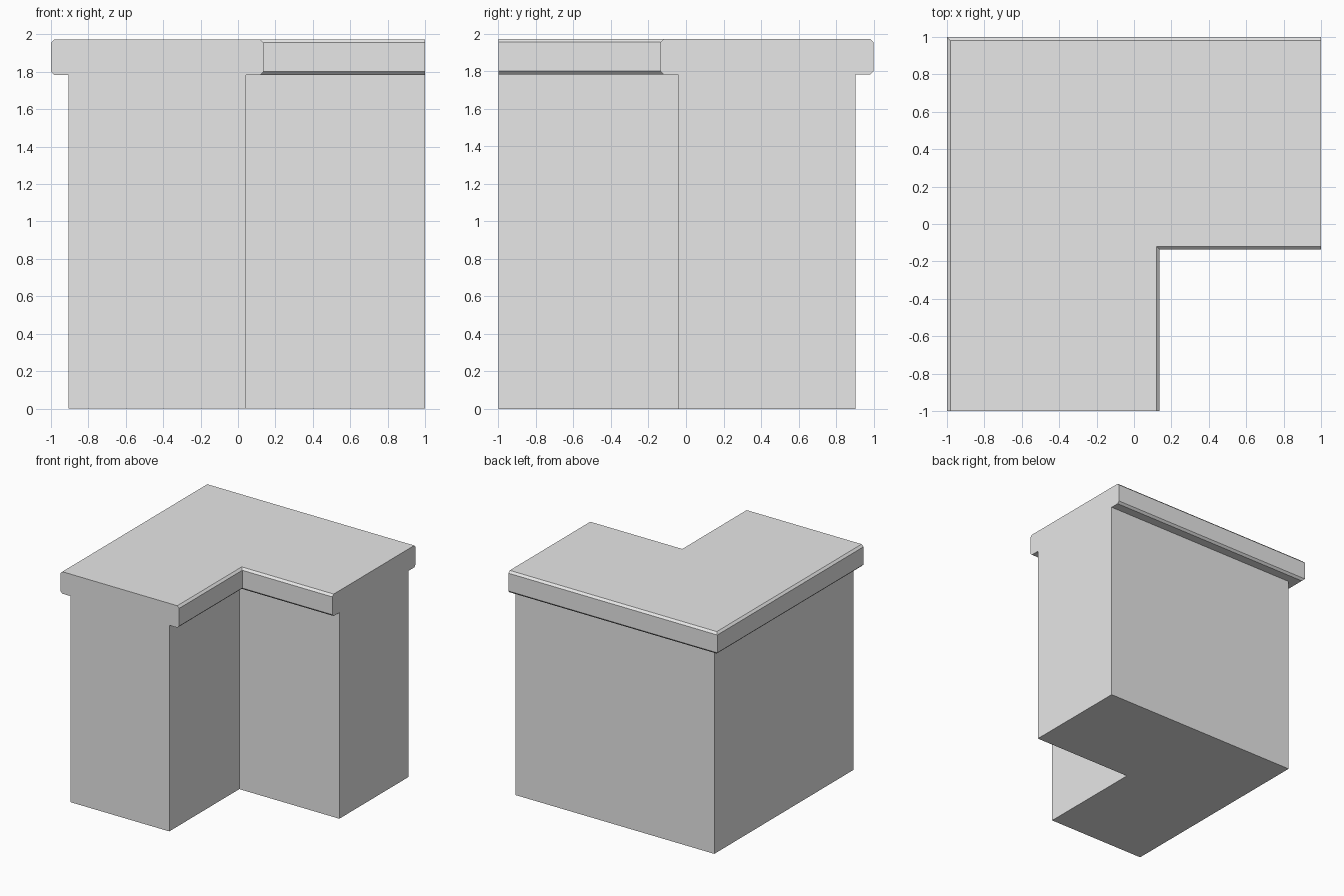
import bpy
import bmesh

if "Cube" in bpy.data.objects:
    bpy.data.objects.remove(bpy.data.objects["Cube"])

grey = bpy.data.materials.new("light grey")
grey.diffuse_color = (0.8, 0.8, 0.8, 1)
grey.use_nodes = True
grey.node_tree.nodes["Principled BSDF"].inputs["Base Color"].default_value = grey.diffuse_color


def corner_outline(o):
    """L-shaped outline; o pushes the long sides out, cut ends stay flush."""
    a, b = 0.905 + o, 0.042 + o
    return [(-a, -1), (b, -1), (b, -b), (1, -b), (1, a), (-a, a)]


def stack(name, levels):
    """Solid made of L-shaped rings given as (height, overhang)."""
    bm = bmesh.new()
    rings = [[bm.verts.new((x, y, z)) for x, y in corner_outline(o)]
             for z, o in levels]
    bm.faces.new(rings[0][::-1])
    bm.faces.new(rings[-1])
    for low, high in zip(rings, rings[1:]):
        for i in range(6):
            j = (i + 1) % 6
            bm.faces.new((low[i], low[j], high[j], high[i]))
    mesh = bpy.data.meshes.new(name)
    bm.to_mesh(mesh)
    bm.free()
    mesh.materials.append(grey)
    obj = bpy.data.objects.new(name, mesh)
    bpy.context.collection.objects.link(obj)
    return obj


# Counter base
stack("corner_base", [(0, 0), (1.784, 0)])

# Worktop with chamfered overhanging edges
c, lip = 0.018, 0.095
stack("corner_worktop", [(1.784, lip - c), (1.784 + c, lip),
                         (1.974 - c, lip), (1.974, lip - c)])
